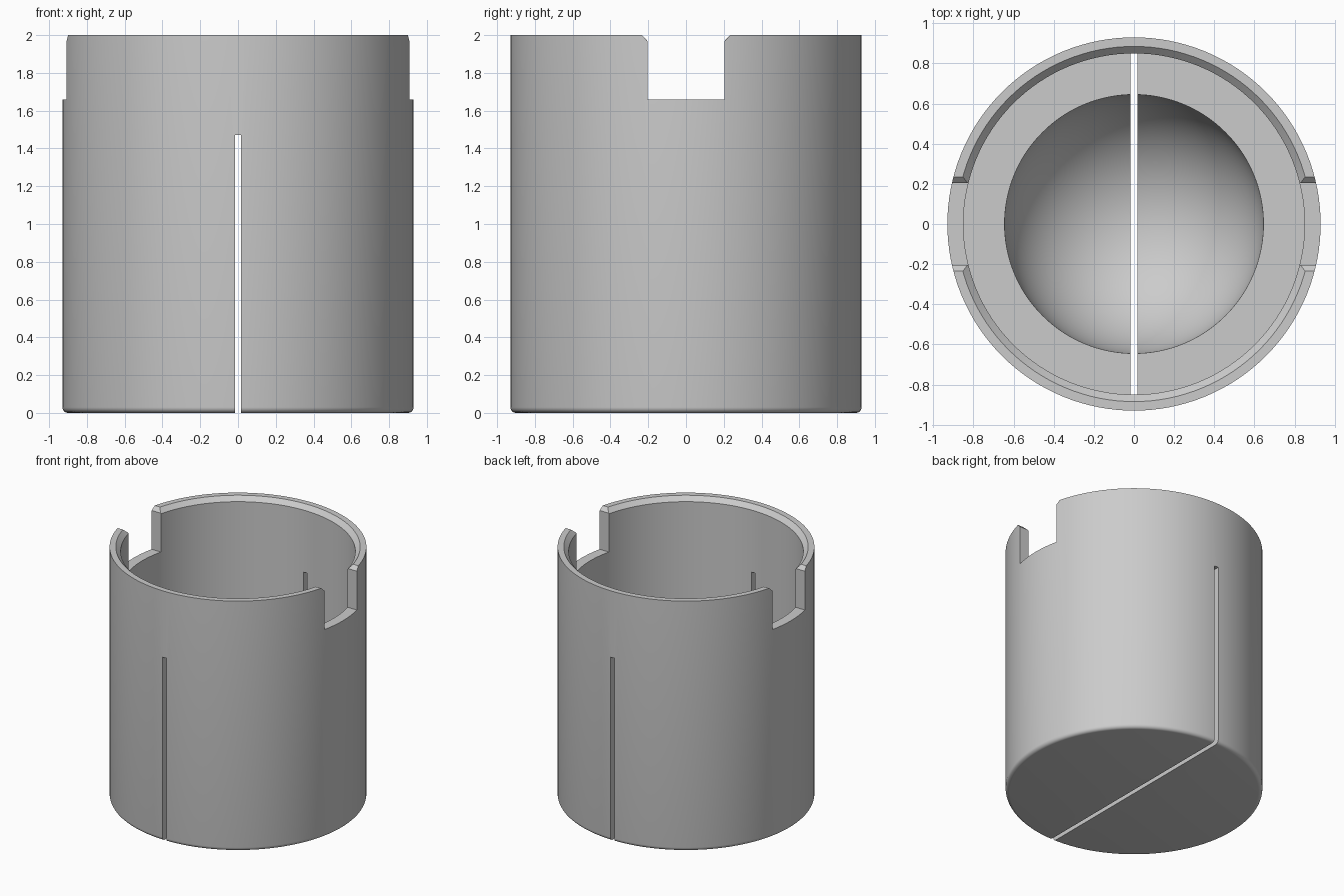
import bpy, bmesh, math

cube = bpy.data.objects.get("Cube")
if cube:
    bpy.data.objects.remove(cube)

OUTER, INNER, BOWL = 0.93, 0.85, 0.645
HEIGHT, FLOOR, EDGE = 2.0, 0.75, 0.03
NOTCH_HALF, NOTCH_Z = 0.205, 1.66
SLOT_HALF, SLOT_TOP = 0.017, 1.47

grey = bpy.data.materials.new("light grey")
grey.use_nodes = True
colour = (0.6, 0.6, 0.6, 1)
grey.diffuse_color = colour
grey.node_tree.nodes["Principled BSDF"].inputs["Base Color"].default_value = colour


def add_object(name, bm):
    bmesh.ops.recalc_face_normals(bm, faces=bm.faces)
    mesh = bpy.data.meshes.new(name)
    bm.to_mesh(mesh)
    bm.free()
    mesh.materials.append(grey)
    obj = bpy.data.objects.new(name, mesh)
    bpy.context.collection.objects.link(obj)
    return obj


def lathe(name, profile, steps=128):
    bm = bmesh.new()
    verts = [bm.verts.new((r, 0, z)) for r, z in profile]
    edges = [bm.edges.new(pair) for pair in zip(verts, verts[1:])]
    bmesh.ops.spin(bm, geom=verts + edges, cent=(0, 0, 0), axis=(0, 0, 1),
                   angle=math.tau, steps=steps)
    bmesh.ops.remove_doubles(bm, verts=bm.verts, dist=0.0001)
    return add_object(name, bm)


def prism(name, outline, to_point, length):
    """Extrude a closed outline along an axis."""
    bm = bmesh.new()
    face = bm.faces.new([bm.verts.new(to_point(a, b)) for a, b in outline])
    extruded = bmesh.ops.extrude_face_region(bm, geom=[face])
    verts = [v for v in extruded["geom"] if isinstance(v, bmesh.types.BMVert)]
    bmesh.ops.translate(bm, verts=verts, vec=length)
    return add_object(name, bm)


def cut(body, cutter):
    cutter.hide_render = True
    mod = body.modifiers.new(cutter.name, "BOOLEAN")
    mod.operation = "DIFFERENCE"
    mod.solver = "EXACT"
    mod.object = cutter
    bpy.context.view_layer.objects.active = body
    bpy.ops.object.modifier_apply(modifier=mod.name)
    bpy.data.objects.remove(cutter)


# Cup: rounded foot, straight wall, bevelled lip, flat ledge, round bowl
foot = [(OUTER - EDGE + EDGE * math.sin(a), EDGE - EDGE * math.cos(a))
        for a in (math.pi / 2 * i / 5 for i in range(6))]
lip = [(OUTER, HEIGHT), (0.885, HEIGHT), (INNER, HEIGHT - 0.035), (INNER, FLOOR)]
bowl = [(BOWL * math.cos(a), FLOOR - BOWL * math.sin(a))
        for a in (math.pi / 2 * i / 24 for i in range(24))]
cup = lathe("cup", [(0, 0)] + foot + lip + bowl + [(0, FLOOR - BOWL)])

# Side notches with bevelled top corners
half = [(NOTCH_HALF, NOTCH_Z), (NOTCH_HALF, HEIGHT - EDGE),
        (NOTCH_HALF + EDGE, HEIGHT), (NOTCH_HALF + EDGE, HEIGHT + 0.2)]
outline = half + [(-y, z) for y, z in reversed(half)]
cut(cup, prism("notch_cutter", outline, lambda y, z: (-1.2, y, z), (2.4, 0, 0)))

# Narrow slot from front to back through the base
w = SLOT_HALF
outline = [(-w, -0.2), (w, -0.2), (w, SLOT_TOP), (-w, SLOT_TOP)]
cut(cup, prism("slot_cutter", outline, lambda x, z: (x, -1.2, z), (0, 2.4, 0)))

bpy.ops.object.select_all(action="DESELECT")
cup.select_set(True)
bpy.context.view_layer.objects.active = cup
bpy.ops.object.shade_smooth_by_angle(angle=math.radians(30))
